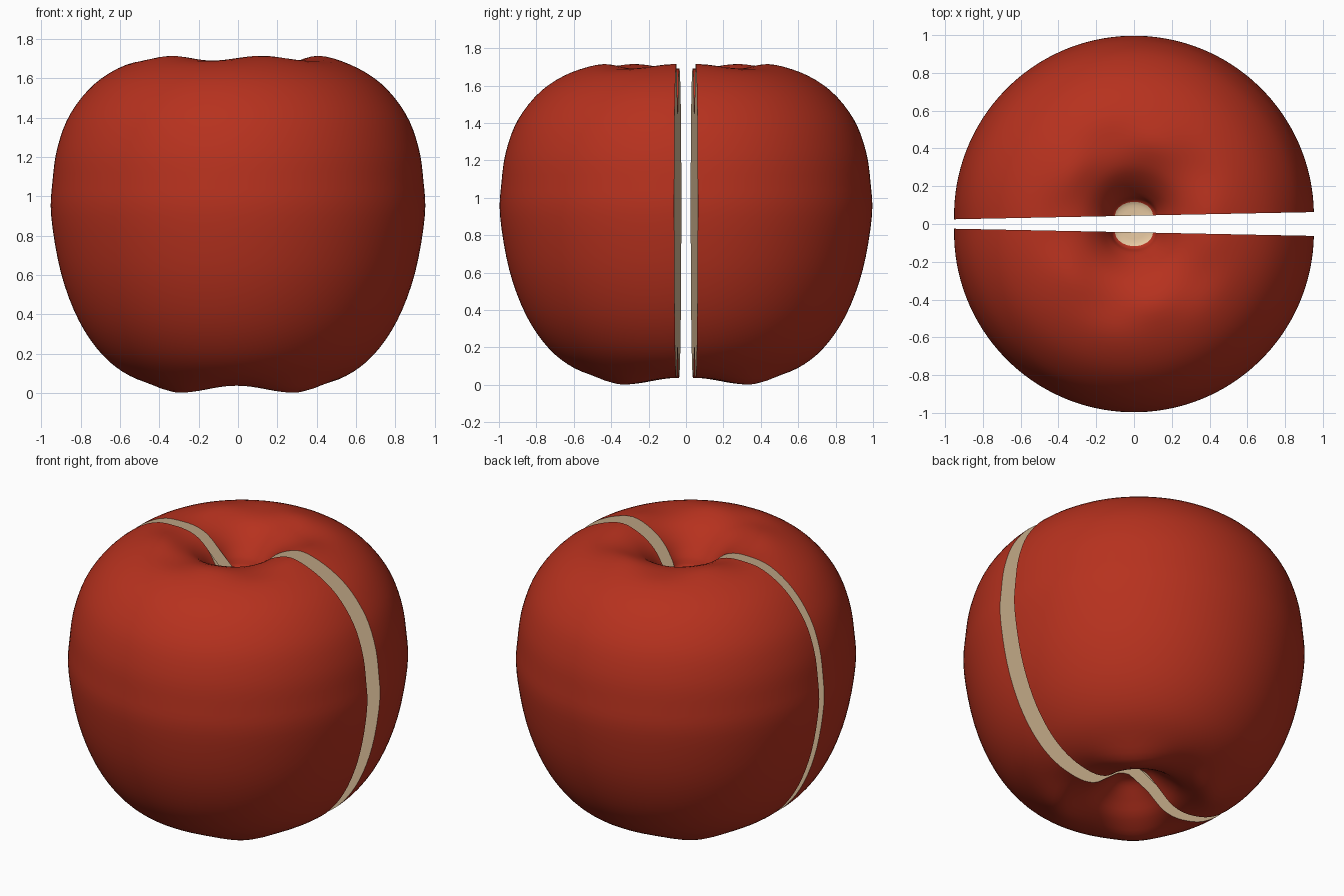
import bpy, bmesh, math
from mathutils import Vector, Matrix

if "Cube" in bpy.data.objects:
    bpy.data.objects.remove(bpy.data.objects["Cube"])


def material(name, rgb):
    m = bpy.data.materials.new(name)
    m.diffuse_color = (*rgb, 1)
    m.use_nodes = True
    m.node_tree.nodes["Principled BSDF"].inputs["Base Color"].default_value = m.diffuse_color
    return m


skin = material("red skin", (0.47, 0.031, 0.013))
flesh = material("cream flesh", (0.85, 0.62, 0.38))

# Apple profile (radius, height) from the bottom dimple to the stem dimple
PROFILE = [(0.0, 0.20), (0.07, 0.185), (0.16, 0.12), (0.26, 0.05), (0.40, 0.022),
           (0.55, 0.085), (0.69, 0.195), (0.81, 0.37), (0.90, 0.61), (0.95, 0.90),
           (0.943, 1.08), (0.918, 1.25), (0.853, 1.42), (0.73, 1.572), (0.57, 1.67),
           (0.41, 1.703), (0.28, 1.675), (0.19, 1.61), (0.13, 1.52), (0.10, 1.46),
           (0.0, 1.45)]


def smooth_curve(pts, steps):
    """Catmull-Rom curve through the points."""
    p = [Vector(q) for q in pts]
    p = [2 * p[0] - p[1]] + p + [2 * p[-1] - p[-2]]
    out = []
    for i in range(1, len(p) - 2):
        a, b, c, d = p[i - 1:i + 3]
        for k in range(steps):
            t = k / steps
            out.append(0.5 * (2 * b + (c - a) * t + (2 * a - 5 * b + 4 * c - d) * t * t
                              + (3 * b - a - 3 * c + d) * t ** 3))
    out.append(p[-2])
    return out


CURVE = smooth_curve(PROFILE, 4)
SEG = 64


def apple_point(r, z, ang):
    """Surface of revolution with gentle lobes around both rims."""
    w = math.exp(-((r - 0.41) / 0.10) ** 2)
    if z > 1.3:
        z += 0.012 * math.cos(5 * ang) * w
    elif z < 0.4:
        z += 0.020 * math.cos(4 * ang) * w
    # The stem hole is narrower across the cut
    squash = 1 - 0.35 * math.exp(-(r / 0.14) ** 4) if z > 1.3 else 1
    return Vector((r * math.cos(ang), r * math.sin(ang) * squash, z))


def apple_half(name, side):
    bm = bmesh.new()
    n = len(CURVE)
    poles = {0: bm.verts.new((0, 0, CURVE[0].y)), n - 1: bm.verts.new((0, 0, CURVE[-1].y))}
    rows = []
    for i, q in enumerate(CURVE):
        if i in poles:
            rows.append([poles[i]] * (SEG + 1))
        else:
            rows.append([bm.verts.new(apple_point(q.x, q.y, math.pi * j / SEG))
                         for j in range(SEG + 1)])
    # Skin, with bare flesh at the bottom of the stem hole
    for i in range(n - 1):
        for j in range(SEG):
            loop = [rows[i][j], rows[i][j + 1], rows[i + 1][j + 1], rows[i + 1][j]]
            f = bm.faces.new(list(dict.fromkeys(loop)))
            f.smooth = True
            f.material_index = 1 if i >= n - 5 else 0
    # Flat cut face
    ring = [rows[i][0] for i in range(n)] + [rows[i][SEG] for i in range(n - 2, 0, -1)]
    cut = bm.faces.new(ring)
    cut.material_index = 1
    bmesh.ops.triangulate(bm, faces=[cut])
    # Mirror to its side and open the halves like a slight wedge
    if side < 0:
        bmesh.ops.scale(bm, vec=(1, -1, 1), verts=bm.verts)
    bm.transform(Matrix.Translation((0, side * 0.044, 0))
                 @ Matrix.Rotation(side * 0.020, 4, 'Z'))
    bmesh.ops.recalc_face_normals(bm, faces=bm.faces)
    me = bpy.data.meshes.new(name)
    bm.to_mesh(me)
    bm.free()
    me.materials.append(skin)
    me.materials.append(flesh)
    ob = bpy.data.objects.new(name, me)
    bpy.context.collection.objects.link(ob)
    bpy.ops.object.select_all(action='DESELECT')
    ob.select_set(True)
    bpy.context.view_layer.objects.active = ob
    bpy.ops.object.shade_smooth_by_angle(angle=math.radians(40))


apple_half("back_apple_half", 1)
apple_half("front_apple_half", -1)
